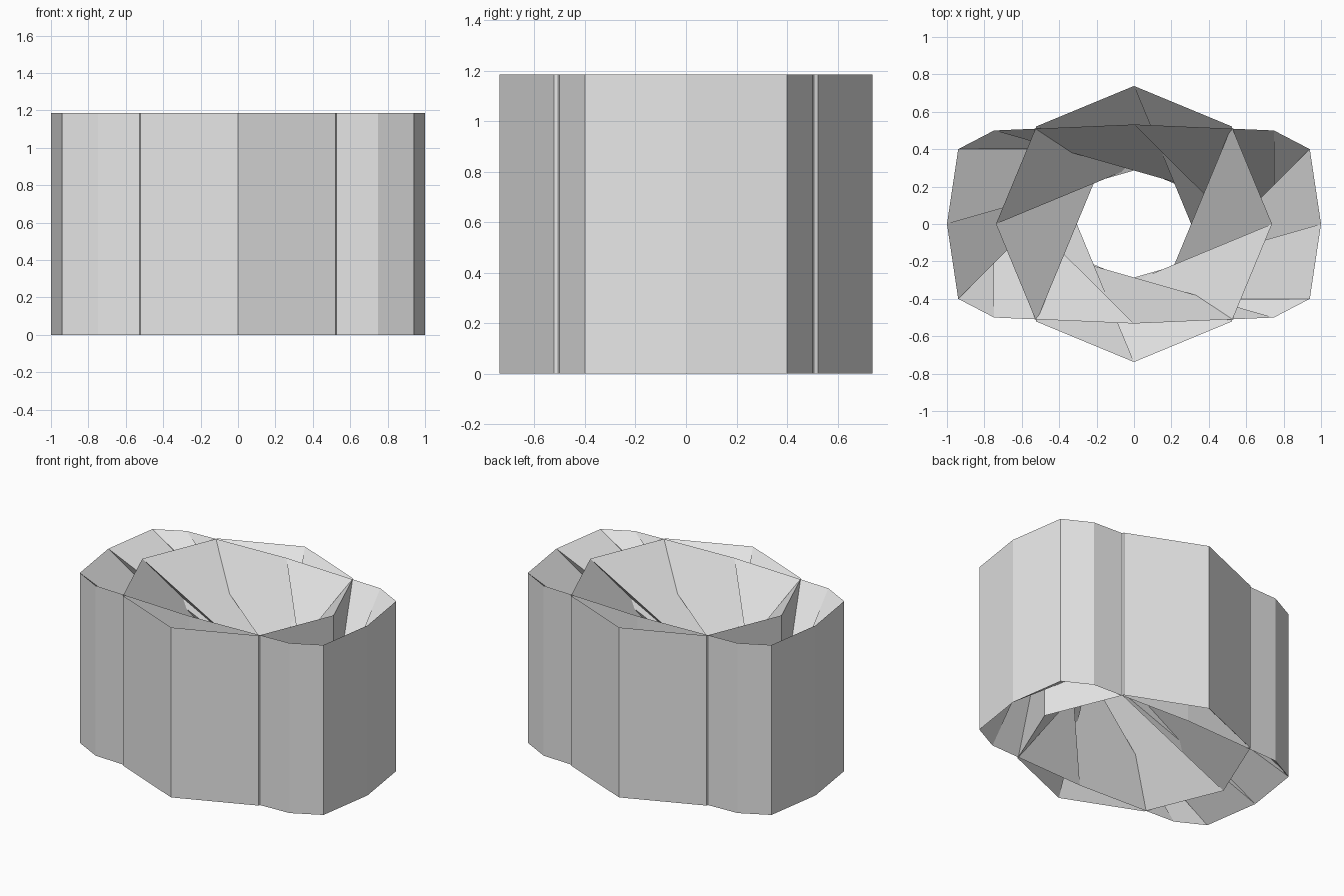
import bpy, bmesh, math

if "Cube" in bpy.data.objects:
    bpy.data.objects.remove(bpy.data.objects["Cube"])

HEIGHT = 1.185

grey = bpy.data.materials.new("grey")
grey.diffuse_color = (0.8, 0.8, 0.8, 1)
grey.use_nodes = True
grey.node_tree.nodes["Principled BSDF"].inputs["Base Color"].default_value = grey.diffuse_color


def twisted_ring(name, outline, shift):
    """Straight outer wall, with an inner wall joining each top corner
    to the bottom corner `shift` places back around the outline."""
    bm = bmesh.new()
    n = len(outline)
    low = [bm.verts.new((x, y, 0)) for x, y in outline]
    top = [bm.verts.new((x, y, HEIGHT)) for x, y in outline]
    for i in range(n):
        j = (i + 1) % n
        a, b = (i - shift) % n, (i - shift + 1) % n
        bm.faces.new((low[i], low[j], top[j], top[i]))   # outer wall
        bm.faces.new((top[i], top[j], low[b]))           # inner wall
        bm.faces.new((top[i], low[b], low[a]))
    bmesh.ops.recalc_face_normals(bm, faces=bm.faces)
    mesh = bpy.data.meshes.new(name)
    bm.to_mesh(mesh)
    bm.free()
    mesh.materials.append(grey)
    obj = bpy.data.objects.new(name, mesh)
    bpy.context.collection.objects.link(obj)
    return obj


# Regular eight-sided ring
octagon = [(0.738 * math.cos(k * math.pi / 4), 0.738 * math.sin(k * math.pi / 4))
           for k in range(8)]
twisted_ring("octagonal_ring", octagon, 3)

# Wide twelve-sided ring, mirrored from one quarter
quarter = [(1, 0), (0.94, 0.4), (0.748, 0.5), (0, 0.532)]
half = quarter + [(-x, y) for x, y in reversed(quarter[:-1])]
wide = half + [(-x, -y) for x, y in half[1:-1]]
twisted_ring("wide_ring", wide, 4)
